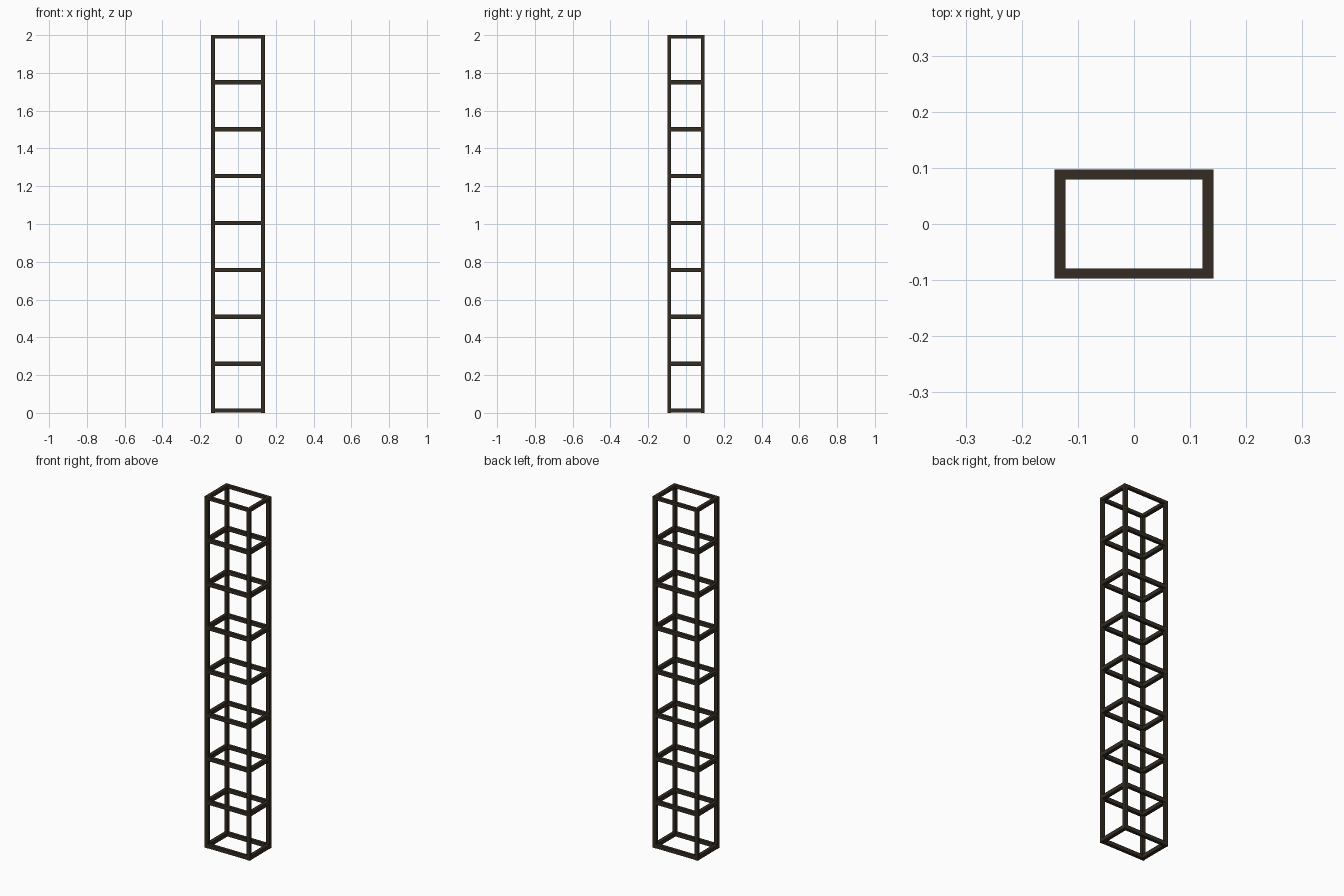
import bpy

if "Cube" in bpy.data.objects:
    bpy.data.objects.remove(bpy.data.objects["Cube"])

# One dark bronze paint for the whole frame
mat = bpy.data.materials.new("dark bronze")
mat.diffuse_color = (0.034, 0.025, 0.016, 1)
mat.use_nodes = True
mat.node_tree.nodes["Principled BSDF"].inputs["Base Color"].default_value = mat.diffuse_color

X, Y, H = 0.142, 0.097, 2.0      # outer half sizes and height
TX, TY, TZ = 0.020, 0.0175, 0.022  # bar thicknesses


def bar(name, centre, size):
    bpy.ops.mesh.primitive_cube_add(size=1, location=centre)
    ob = bpy.context.object
    ob.name = name
    ob.scale = size
    ob.data.materials.append(mat)
    return ob


# Four corner posts
for sx in (-1, 1):
    for sy in (-1, 1):
        bar("corner_post", (sx * (X - TX / 2), sy * (Y - TY / 2), H / 2), (TX, TY, H))

# Nine evenly spaced rectangular rings fitted between the posts
levels = [0.012 + 0.2483 * i for i in range(8)] + [H - 0.009]
for i, z in enumerate(levels):
    t = 0.018 if i == 8 else TZ
    for s in (-1, 1):
        bar("long_rung", (0, s * (Y - TY / 2), z), (2 * (X - TX), TY, t))
        bar("short_rung", (s * (X - TX / 2), 0, z), (TX, 2 * (Y - TY), t))
